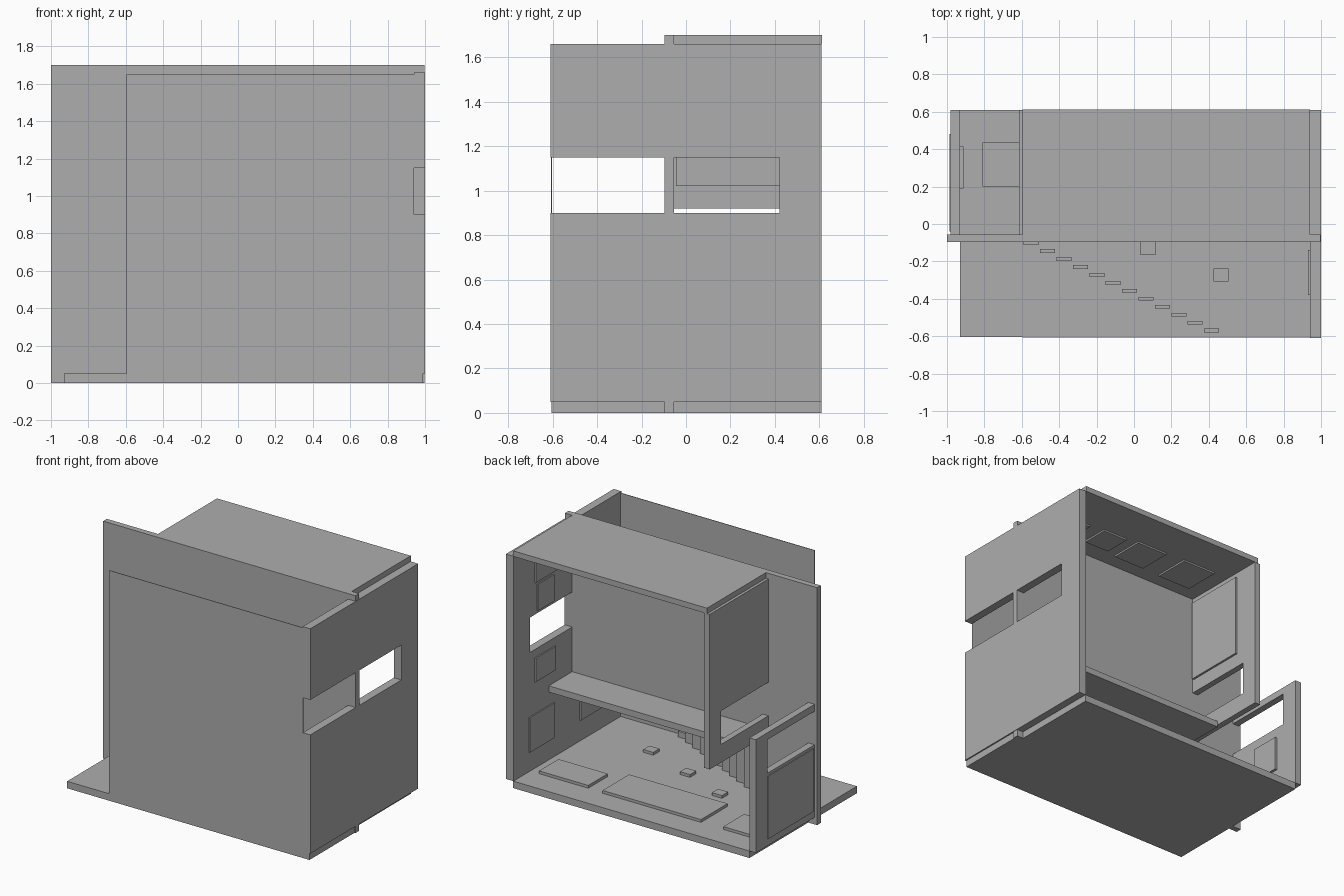
import bpy
import bmesh

if "Cube" in bpy.data.objects:
    bpy.data.objects.remove(bpy.data.objects["Cube"], do_unlink=True)

grey = bpy.data.materials.new("plain_grey")
grey.use_nodes = True
grey.diffuse_color = (0.42, 0.42, 0.42, 1)
grey.node_tree.nodes["Principled BSDF"].inputs["Base Color"].default_value = (0.42, 0.42, 0.42, 1)


def finish(name, bm):
    bmesh.ops.recalc_face_normals(bm, faces=bm.faces)
    mesh = bpy.data.meshes.new(name)
    bm.to_mesh(mesh)
    bm.free()
    mesh.materials.append(grey)
    obj = bpy.data.objects.new(name, mesh)
    bpy.context.collection.objects.link(obj)
    return obj


def box(name, x, y, z):
    """Box from (min, max) spans."""
    bm = bmesh.new()
    bmesh.ops.create_cube(bm, size=1)
    for v in bm.verts:
        v.co = [s[0] if c < 0 else s[1] for c, s in zip(v.co, (x, y, z))]
    return finish(name, bm)


def wall(name, axis, depth, across, z, openings):
    """Upright wall facing an axis, with rectangular openings (a0, a1, z0, z1)."""
    cuts_a, cuts_z = set(across), set(z)
    for a0, a1, z0, z1 in openings:
        cuts_a |= {a0, a1}
        cuts_z |= {z0, z1}
    cuts_a, cuts_z = sorted(cuts_a), sorted(cuts_z)

    def point(a, h):
        return (depth[0], a, h) if axis == "x" else (a, depth[0], h)

    bm = bmesh.new()
    for a0, a1 in zip(cuts_a, cuts_a[1:]):
        for z0, z1 in zip(cuts_z, cuts_z[1:]):
            a, h = (a0 + a1) / 2, (z0 + z1) / 2
            if any(o[0] < a < o[1] and o[2] < h < o[3] for o in openings):
                continue
            bm.faces.new([bm.verts.new(point(*p))
                          for p in ((a0, z0), (a1, z0), (a1, z1), (a0, z1))])
    bmesh.ops.remove_doubles(bm, verts=bm.verts, dist=0.0001)
    result = bmesh.ops.extrude_face_region(bm, geom=bm.faces[:], use_keep_orig=True)
    for g in result["geom"]:
        if isinstance(g, bmesh.types.BMVert):
            g.co["xy".index(axis)] = depth[1]
    return finish(name, bm)


# Floors and roof
box("front_floor", (-0.93, 0.99), (-0.605, -0.055), (0, 0.05))
box("back_floor", (-0.93, 0.945), (-0.055, 0.61), (0, 0.05))
box("upper_floor", (-0.57, 0.94), (-0.055, 0.21), (0.535, 0.58))
box("roof", (-0.595, 0.94), (-0.055, 0.612), (1.66, 1.70))

# Walls
wall("right_window_wall", "x", (0.94, 1.0), (-0.61, 0.61), (0.05, 1.66),
     [(-0.61, -0.097, 0.9, 1.15), (-0.055, 0.42, 0.9, 1.15)])
wall("upper_side_wall", "x", (-0.615, -0.57), (-0.055, 0.61), (0.55, 1.66),
     [(-0.055, 0.48, 0.68, 0.92)])
wall("lower_side_wall", "x", (-0.98, -0.93), (-0.055, 0.61), (0.05, 0.86),
     [(-0.055, 0.48, 0.57, 0.81)])
wall("middle_wall", "y", (-0.097, -0.055), (-1.0, 0.997), (0, 1.70),
     [(-0.59, 0.94, 0.05, 0.54)])
box("front_panel", (-0.595, 0.94), (-0.607, -0.603), (0.05, 1.65))

# Staircase rising along the front room
STEPS = 12
for i in range(STEPS):
    x, y = 0.415 - 0.0877 * i, -0.57 + 0.0425 * i
    box(f"stair_step_{i + 1}", (x - 0.04, x + 0.04), (y - 0.01, y + 0.01),
        (0.05, 0.09 + 0.04 * i))

# Low furniture on the ground floor
box("long_mat", (-0.42, 0.36), (0.13, 0.43), (0.05, 0.07))
box("short_mat", (0.48, 0.87), (0.2, 0.42), (0.05, 0.07))
box("side_mat", (-0.81, -0.6), (0.2, 0.435), (0.05, 0.07))
for i, (x, y) in enumerate([(0.465, -0.272), (0.075, -0.13), (-0.28, 0.015)]):
    box(f"small_block_{i + 1}", (x - 0.04, x + 0.04), (y - 0.035, y + 0.035), (0.05, 0.07))

# Panels on the ceiling, growing in size across the room
for i, (x, size) in enumerate([(0.70, 0.16), (0.41, 0.2), (0.1, 0.25), (-0.31, 0.27)]):
    h = size / 2
    box(f"ceiling_panel_{i + 1}", (x - h, x + h), (0.19 - h, 0.19 + h), (1.648, 1.662))

# Panels on the inner face of the window wall
for i, (y0, y1, z0, z1) in enumerate([(0.15, 0.435, 0.19, 0.44), (0.14, 0.37, 0.67, 0.84),
                                      (0.16, 0.345, 1.17, 1.36), (0.13, 0.37, 1.38, 1.56),
                                      (-0.38, -0.14, 0.2, 0.44)]):
    box(f"wall_panel_{i + 1}", (0.931, 0.942), (y0, y1), (z0, z1))

# Panels on the side walls
box("upper_side_panel", (-0.572, -0.555), (-0.045, 0.42), (1.02, 1.62))
box("lower_inner_panel", (-0.932, -0.912), (0.19, 0.415), (0.24, 0.49))
box("lower_outer_panel", (-0.986, -0.978), (-0.04, 0.48), (0.1, 0.55))
